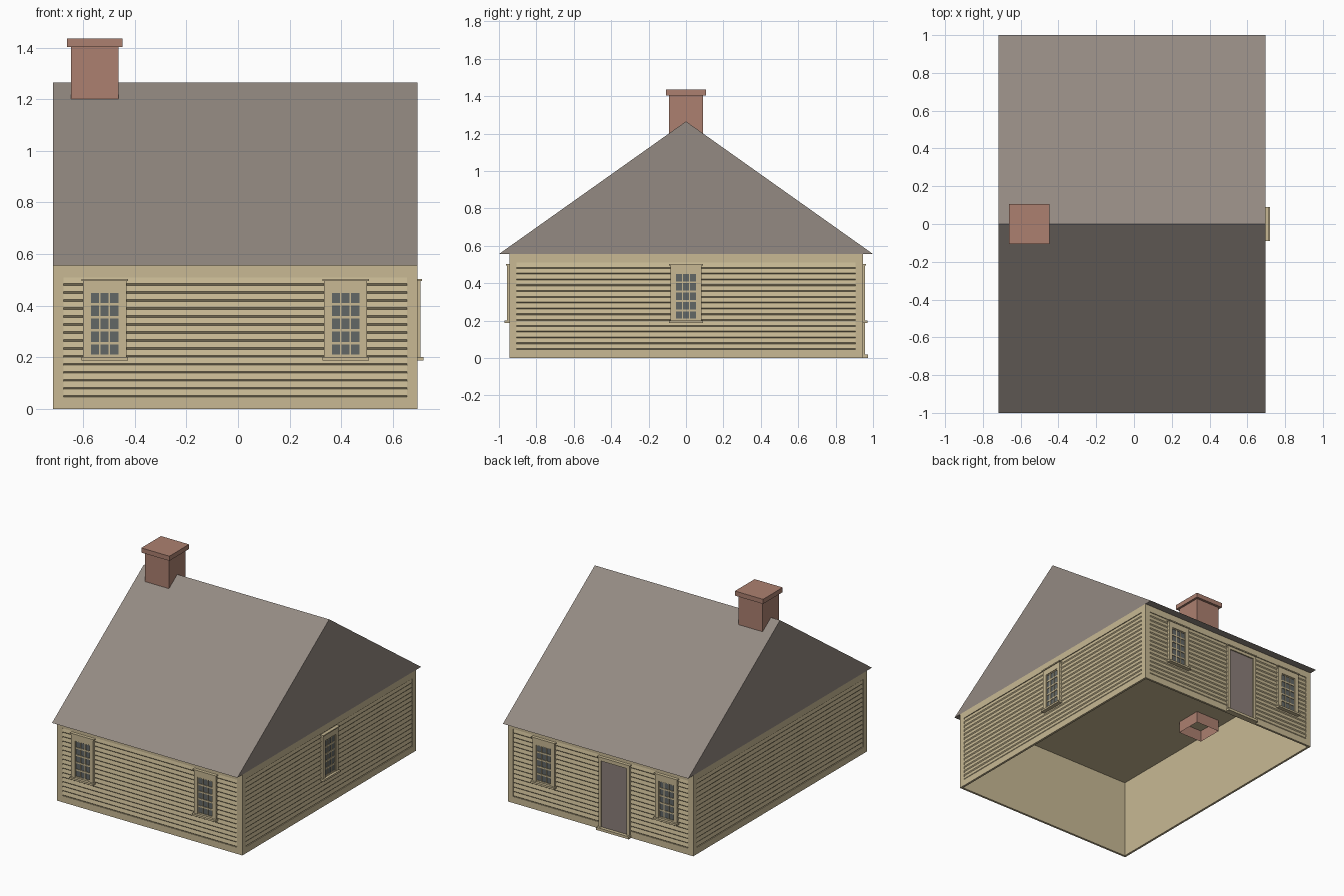
import bpy
import bmesh
from mathutils import Vector

if "Cube" in bpy.data.objects:
    bpy.data.objects.remove(bpy.data.objects["Cube"], do_unlink=True)


def material(name, rgb):
    linear = [((c / 255 + 0.055) / 1.055) ** 2.4 for c in rgb] + [1.0]
    mat = bpy.data.materials.new(name)
    mat.use_nodes = True
    mat.diffuse_color = linear
    bsdf = mat.node_tree.nodes["Principled BSDF"]
    bsdf.inputs["Base Color"].default_value = linear
    bsdf.inputs["Roughness"].default_value = 0.9
    return mat


CREAM = material("cream_paint", (200, 185, 148))
SHINGLE = material("grey_shingle", (148, 138, 130))
BRICK = material("red_brick", (172, 128, 112))
GLASS = material("dark_glass", (98, 103, 102))
DOOR = material("door_grey", (140, 127, 122))

# House dimensions
X0, X1, Y, EAVE, RIDGE = -0.717, 0.695, 0.945, 0.556, 1.265
MARGIN, SIDE_LOW, SIDE_HIGH, ROWS = 0.04, 0.045, 0.51, 15
LAP, BACK = 0.006, 0.015

# Each side maps (along, outward, up) to world space
FRONT = lambda u, d, z: Vector((u, -Y - d, z))
REAR = lambda u, d, z: Vector((u, Y + d, z))
LEFT = lambda u, d, z: Vector((X1 + d, u, z))
RIGHT = lambda u, d, z: Vector((X0 - d, u, z))
WORLD = lambda x, y, z: Vector((x, y, z))


def prism(bm, side, u0, u1, profile):
    """Extrude a closed (outward, up) profile along the side."""
    ends = [[bm.verts.new(side(u, d, z)) for d, z in profile] for u in (u0, u1)]
    a, b = ends
    bm.faces.new(a)
    bm.faces.new(b)
    for i in range(len(a)):
        j = (i + 1) % len(a)
        bm.faces.new((a[i], a[j], b[j], b[i]))


def box(bm, side, u0, u1, d0, d1, z0, z1):
    prism(bm, side, u0, u1, [(d0, z0), (d1, z0), (d1, z1), (d0, z1)])


def finish(name, bm, mat):
    bmesh.ops.recalc_face_normals(bm, faces=bm.faces)
    mesh = bpy.data.meshes.new(name)
    bm.to_mesh(mesh)
    bm.free()
    mesh.materials.append(mat)
    obj = bpy.data.objects.new(name, mesh)
    bpy.context.collection.objects.link(obj)
    return obj


def wall(name, side, u0, u1):
    # Thin wall with a flat border around the siding
    a, b = u0 + MARGIN, u1 - MARGIN
    bm = bmesh.new()
    box(bm, side, u0, u1, -BACK, -LAP, 0, EAVE)
    box(bm, side, u0, a, -LAP, 0, 0, EAVE)
    box(bm, side, b, u1, -LAP, 0, 0, EAVE)
    box(bm, side, a, b, -LAP, 0, 0, SIDE_LOW)
    box(bm, side, a, b, -LAP, 0, SIDE_HIGH, EAVE)
    finish(name + "_wall", bm, CREAM)
    # Lapped boards as one sawtooth profile
    step = (SIDE_HIGH - SIDE_LOW) / ROWS
    profile = [(-BACK / 2, SIDE_LOW)]
    for i in range(ROWS):
        z = SIDE_LOW + i * step
        profile += [(-LAP, z), (-0.0005, z + 0.006)]
    profile += [(-LAP, SIDE_HIGH), (-BACK / 2, SIDE_HIGH)]
    bm = bmesh.new()
    prism(bm, side, a, b, profile)
    finish(name + "_siding", bm, CREAM)


def casing(bm, side, c, half, opening, z0, z_head, z1):
    # Two jambs and a head board
    for s in (-1, 1):
        lo, hi = sorted((c + s * opening, c + s * half))
        box(bm, side, lo, hi, -LAP, 0.012, z0, z1)
    box(bm, side, c - opening, c + opening, -LAP, 0.012, z_head, z1)


def window(name, side, c):
    half, opening, low, high = 0.084, 0.056, 0.205, 0.455
    bm = bmesh.new()
    casing(bm, side, c, half, opening, 0.2, high, 0.495)
    box(bm, side, c - 0.09, c + 0.09, -LAP, 0.018, 0.495, 0.503)
    box(bm, side, c - 0.09, c + 0.09, -LAP, 0.025, 0.187, 0.2)
    finish(name + "_casing", bm, CREAM)
    # Sash bars between three columns and five rows of panes
    bm = bmesh.new()
    for i in range(4):
        u = c - opening + i * 2 * opening / 3
        box(bm, side, u - 0.003, u + 0.003, 0, 0.007, low, high)
    for i in range(6):
        z = low + i * (high - low) / 5
        box(bm, side, c - opening, c + opening, 0, 0.007, z - 0.005, z + 0.005)
    finish(name + "_sash", bm, CREAM)
    bm = bmesh.new()
    box(bm, side, c - opening, c + opening, -0.002, 0.003, low, high)
    finish(name + "_glass", bm, GLASS)


# Walls
wall("front", FRONT, X0, X1)
wall("back", REAR, X0, X1)
wall("left", LEFT, -Y, Y)
wall("right", RIGHT, -Y, Y)

# Windows
for label, side in (("front", FRONT), ("back", REAR)):
    window(label + "_right_window", side, -0.517)
    window(label + "_left_window", side, 0.417)
window("left_side_window", LEFT, 0)

# Back door
DOOR_X = -0.12
bm = bmesh.new()
casing(bm, REAR, DOOR_X, 0.118, 0.098, 0, 0.475, 0.495)
box(bm, REAR, DOOR_X - 0.124, DOOR_X + 0.124, -LAP, 0.018, 0.495, 0.503)
box(bm, REAR, DOOR_X - 0.124, DOOR_X + 0.124, -LAP, 0.027, 0, 0.018)
finish("door_casing", bm, CREAM)
bm = bmesh.new()
box(bm, REAR, DOOR_X - 0.098, DOOR_X + 0.098, -0.002, 0.004, 0.018, 0.475)
finish("door_panel", bm, DOOR)

# Ceiling
bm = bmesh.new()
box(bm, WORLD, X0 + 0.01, X1 - 0.01, -Y + 0.01, Y - 0.01, EAVE - 0.006, EAVE - 0.001)
finish("ceiling", bm, CREAM)

# Gabled roof
bm = bmesh.new()
prism(bm, WORLD, X0, X1, [(-1, EAVE), (1, EAVE), (0, RIDGE)])
finish("roof", bm, SHINGLE)

# Chimney shaft, open at the bottom, and its cap
bm = bmesh.new()
box(bm, WORLD, -0.647, -0.463, -0.09, 0.09, 0.47, 1.41)
bmesh.ops.recalc_face_normals(bm, faces=bm.faces)
bottom = [f for f in bm.faces if f.normal.z < -0.5]
bmesh.ops.delete(bm, geom=bottom, context="FACES_ONLY")
finish("chimney_shaft", bm, BRICK)
bm = bmesh.new()
box(bm, WORLD, -0.662, -0.448, -0.107, 0.107, 1.403, 1.435)
finish("chimney_cap", bm, BRICK)
